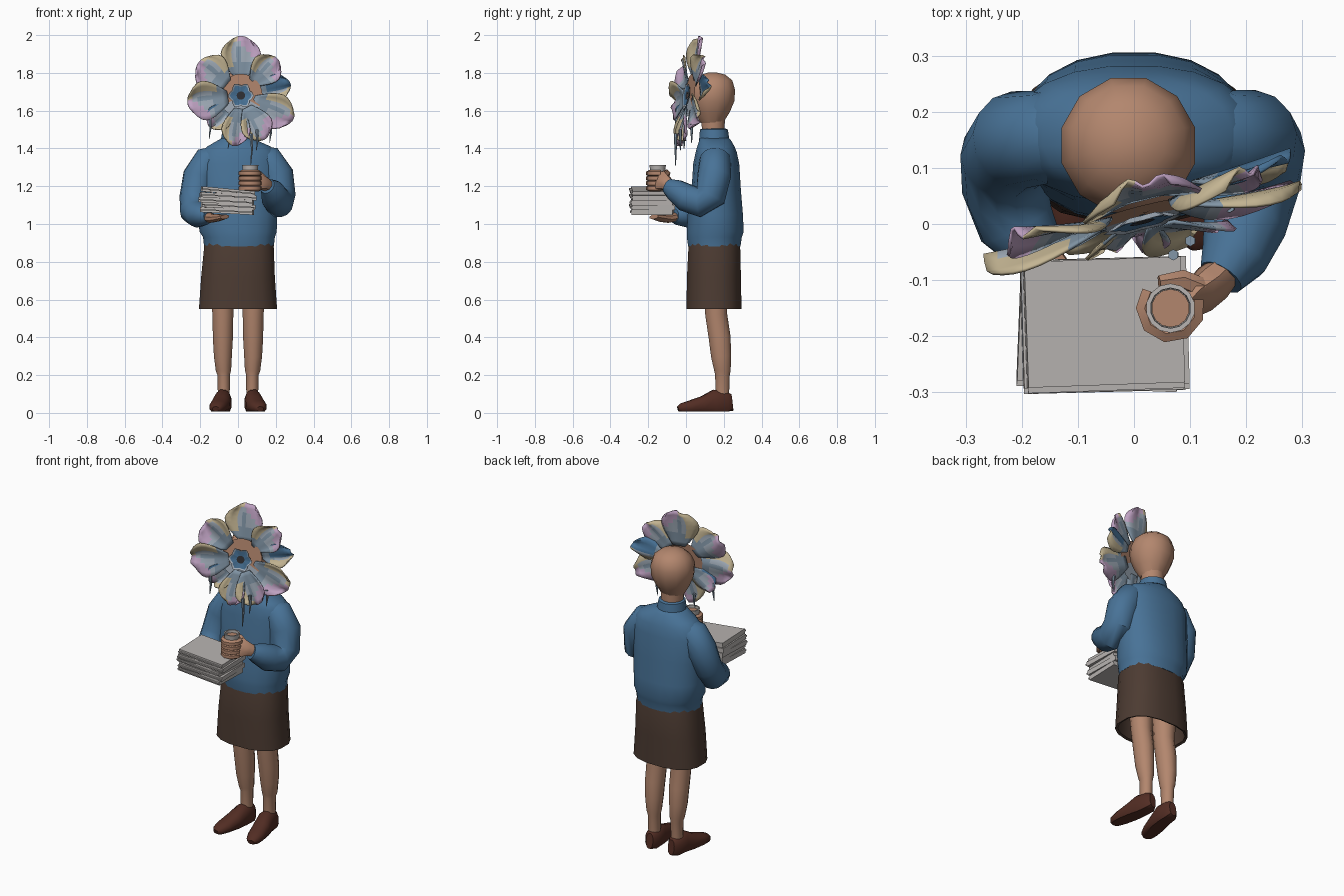
import bpy, bmesh, math, random
from math import cos, sin, pi, radians
from mathutils import Vector, Matrix

random.seed(4)
if "Cube" in bpy.data.objects:
    bpy.data.objects.remove(bpy.data.objects["Cube"])


def material(name, *rgb):
    m = bpy.data.materials.new(name)
    m.use_nodes = True
    m.diffuse_color = (*rgb, 1)
    m.node_tree.nodes["Principled BSDF"].inputs["Base Color"].default_value = (*rgb, 1)
    return m


SKIN = material("skin", .45, .24, .155)
WOOL = material("blue wool", .065, .17, .31)
CLOTH = material("brown skirt cloth", .073, .044, .032)
LEATHER = material("dark red leather", .085, .026, .017)
PAPER = material("grey paper", .48, .455, .44)
PALE = material("pale petal", .36, .42, .49)
STEEL = material("blue grey petal", .22, .3, .38)
LILAC = material("lilac petal", .52, .36, .54)
CREAM = material("cream petal", .55, .46, .29)
DARK = material("dark centre", .03, .03, .035)


def finish(name, bm, mats, angle=45):
    bmesh.ops.recalc_face_normals(bm, faces=bm.faces)
    me = bpy.data.meshes.new(name)
    bm.to_mesh(me)
    bm.free()
    ob = bpy.data.objects.new(name, me)
    bpy.context.collection.objects.link(ob)
    for m in mats:
        me.materials.append(m)
    if angle:
        bpy.ops.object.select_all(action='DESELECT')
        ob.select_set(True)
        bpy.context.view_layer.objects.active = ob
        bpy.ops.object.shade_smooth_by_angle(angle=radians(angle))
    return ob


def tube(name, mat, rings, n=12, level=False, power=1.0, floor=None):
    """Loft of rings (x, y, z, half width, half depth) along a path."""
    bm = bmesh.new()
    pts = [Vector(r[:3]) for r in rings]
    side, loops = Vector((1, 0, 0)), []
    for i, r in enumerate(rings):
        t = pts[min(i + 1, len(pts) - 1)] - pts[max(i - 1, 0)]
        t = Vector((0, 0, 1)) if level else t.normalized()
        side = (side - t * side.dot(t)).normalized()
        up = t.cross(side)
        loop = []
        for k in range(n):
            c, s = cos(2 * pi * (k + .5) / n), sin(2 * pi * (k + .5) / n)
            c, s = math.copysign(abs(c) ** power, c), math.copysign(abs(s) ** power, s)
            p = pts[i] + side * c * r[3] + up * s * r[-1]
            if floor is not None:
                p.z = max(p.z, floor)
            loop.append(bm.verts.new(p))
        loops.append(loop)
    for a, b in zip(loops, loops[1:]):
        for k in range(n):
            bm.faces.new((a[k], a[k - 1], b[k - 1], b[k]))
    bm.faces.new(loops[0])
    bm.faces.new(loops[-1])
    return finish(name, bm, [mat])


# Clothing of the body
tube("sweater_body", WOOL, [
    (.005, .15, .882, .187, .14), (.005, .15, .93, .192, .147), (0, .155, .96, .207, .152),
    (0, .155, 1.05, .21, .148), (0, .16, 1.18, .212, .132), (0, .16, 1.32, .218, .123),
    (.005, .16, 1.38, .2, .11), (.005, .158, 1.41, .17, .1), (-.003, .155, 1.44, .11, .086),
    (-.01, .15, 1.455, .076, .078)], 20, True, .9)
tube("sweater_collar", WOOL, [
    (-.01, .15, 1.43, .085, .082), (-.01, .148, 1.5, .074, .074), (-.01, .148, 1.505, .062, .062)],
    14, True)
tube("skirt", CLOTH, [
    (.005, .15, .91, .18, .13), (.005, .15, .88, .187, .139), (0, .148, .72, .198, .145),
    (0, .148, .55, .21, .148), (0, .148, .555, .196, .135), (0, .148, .72, .18, .13)],
    16, True, .8)

# Legs and shoes
for s, label in ((-1, "right"), (1, "left")):
    tube(label + "_leg", SKIN, [
        (s * .085, .155, .74, .07, .07), (s * .08, .16, .52, .057, .06),
        (s * .08, .178, .4, .055, .06), (s * .08, .186, .3, .049, .055),
        (s * .077, .193, .225, .042, .045), (s * .076, .193, .2, .034, .04),
        (s * .075, .192, .06, .032, .036)], 12)
    tube(label + "_shoe", LEATHER, [
        (s * .072, .245, .055, .022, .045), (s * .074, .22, .052, .042, .062),
        (s * .08, .15, .05, .046, .075), (s * .092, .09, .04, .052, .05),
        (s * .106, .02, .03, .048, .036), (s * .115, -.025, .025, .036, .026),
        (s * .118, -.042, .02, .018, .014)], 12, power=.85, floor=.008)

# Head and neck
tube("neck", SKIN, [(-.01, .145, 1.44, .06, .06), (-.01, .143, 1.6, .068, .066)], 12, True)
tube("head", SKIN, [
    (-.01, .138, 1.535, .064, .06), (-.01, .138, 1.59, .095, .096), (-.01, .14, 1.65, .12, .12),
    (-.01, .14, 1.71, .123, .124), (-.01, .145, 1.76, .103, .104), (-.01, .145, 1.79, .066, .066),
    (-.01, .14, 1.803, .02, .02)], 12, True)

# Sleeves: one lifts the cup, the other carries the papers
tube("left_sleeve", WOOL, [
    (.09, .155, 1.36, .06), (.155, .155, 1.34, .083), (.205, .15, 1.26, .09),
    (.22, .13, 1.15, .085), (.215, .07, 1.115, .08), (.197, 0, 1.14, .075),
    (.178, -.06, 1.18, .06), (.155, -.095, 1.2, .042)], 14)
tube("right_sleeve", WOOL, [
    (-.09, .155, 1.36, .06), (-.155, .155, 1.335, .083), (-.205, .15, 1.25, .088),
    (-.23, .12, 1.14, .08), (-.23, .065, 1.065, .077), (-.21, 0, 1.05, .07),
    (-.17, -.05, 1.045, .05), (-.155, -.065, 1.045, .038)], 14)

# Hands
tube("right_hand", SKIN, [
    (-.17, -.04, 1.04, .03, .025), (-.14, -.09, 1.03, .035, .025),
    (-.11, -.13, 1.032, .045, .02), (-.07, -.17, 1.038, .035, .012)], 8)
tube("left_hand", SKIN, [
    (.165, -.08, 1.2, .03), (.14, -.105, 1.215, .036, .04), (.115, -.13, 1.23, .03, .055),
    (.1, -.15, 1.23, .018, .05)], 8)
CUP = Vector((.065, -.15, 0))
for i in range(4):
    arc = [radians(20 - 40 * k) for k in range(7)]
    tube(f"finger_{i + 1}", SKIN, [
        (CUP.x + .046 * cos(a), CUP.y + .046 * sin(a), 1.19 + .026 * i, .018) for a in arc], 6)
tube("thumb", SKIN, [(.12, -.115, 1.255, .02), (.085, -.1, 1.268, .019), (.045, -.105, 1.275, .014)], 6)

# Cup with its drink
tube("cup", PAPER, [
    (.065, -.15, 1.185, .034), (.065, -.15, 1.3, .042), (.065, -.15, 1.312, .044),
    (.065, -.15, 1.312, .036), (.065, -.15, 1.292, .035)], 14, True)
tube("drink", SKIN, [(.065, -.15, 1.291, .034), (.065, -.15, 1.296, .034)], 14, True)

# Stack of folded newspapers, sagging towards the cup side
for i in range(5):
    bm = bmesh.new()
    size = (.285 + random.uniform(-.012, .012), .232 + random.uniform(-.008, .008), .027)
    place = (Matrix.Translation((-.057 + random.uniform(-.008, .008), -.18, 1.069 + .026 * i))
             @ Matrix.Rotation(random.uniform(-.05, .05), 4, 'Z')
             @ Matrix.Rotation(random.uniform(.05, .1), 4, 'Y')
             @ Matrix.Diagonal((*size, 1)))
    bmesh.ops.create_cube(bm, size=1, matrix=place)
    fold = [e for e in bm.edges if all(v.co.y < -.2 for v in e.verts)
            and abs(e.verts[0].co.x - e.verts[1].co.x) > .1]
    bmesh.ops.bevel(bm, geom=fold, offset=.01, segments=2, affect='EDGES')
    finish(f"newspaper_{i + 1}", bm, [PAPER])

# Flower in front of the face, on a tilted plane
CX, CZ = .015, 1.68


def on_flower(radius, angle, forward=0):
    x, z = radius * cos(angle), radius * sin(angle)
    return Vector((CX + x, .03 + .25 * x + .15 * z - forward, CZ + z))


def petal(name, degrees, length, width, forward, flip, blue):
    """Cupped petal: lilac tip, cream edge, grey heart, blue from the given side on."""
    bm = bmesh.new()
    rows, cols, a = 8, 8, radians(degrees)
    start = .095 if sin(a) > 0 else .07
    grid = []
    for i in range(rows + 1):
        u = i / rows
        half = width * (.32 + .68 * sin(pi * min(u * .78, .5))) * (1 - max(0, u - .6) ** 2 * 3.2)
        line = []
        for j in range(cols + 1):
            v = 2 * j / cols - 1
            r = start + (length - start) * u * (1 - .1 * v * v * u)
            lift = forward + .03 * v * v * sin(pi * u * .8) + .012 * sin(5 * v + degrees) * u
            base = on_flower(r, a, lift)
            line.append(bm.verts.new(base + Vector((-sin(a), -.25 * sin(a), cos(a))) * half * v))
        grid.append(line)
    for i in range(rows):
        for j in range(cols):
            f = bm.faces.new((grid[i][j], grid[i][j + 1], grid[i + 1][j + 1], grid[i + 1][j]))
            u, v = (i + .5) / rows, (2 * (j + .5) / cols - 1) * flip
            if v > blue and u > .25:
                f.material_index = 3
            elif u + v * .4 > .8:
                f.material_index = 1
            elif v < -.5 and u > .3 or v < 0 and u > .85:
                f.material_index = 2
            elif u < .4 or abs(v + .1) < .2 and u < .7:
                f.material_index = 4
    ob = finish(name, bm, [PALE, LILAC, CREAM, WOOL, STEEL], 50)
    thick = ob.modifiers.new("thickness", 'SOLIDIFY')
    thick.thickness = .006
    thick.offset = 0


# Angle, length, half width, forward shift, colour side, start of the blue edge
PETALS = [(90, .315, .105, 0, -1, 2), (46, .275, .085, .01, -1, 2), (13, .27, .07, -.02, 1, -.3),
          (-24, .305, .095, .01, -1, 2), (-62, .265, .085, .03, 1, 2),
          (-98, .27, .075, .015, 1, 2), (-135, .235, .07, 0, -1, .7),
          (188, .285, .105, .02, 1, 2), (141, .285, .1, .015, 1, 2)]
for i, spec in enumerate(PETALS):
    petal(f"petal_{i + 1}", *spec)


def disc(name, mats, inner, outer, forward, lobes=0, rise=0):
    """Ring on the flower plane; a second material takes the lower part."""
    bm = bmesh.new()
    n = 24
    rings = []
    for r, f in ((inner, forward), (outer, forward + rise)):
        rings.append([bm.verts.new(on_flower(
            r * (1 + .12 * cos(lobes * 2 * pi * k / n) * (lobes > 0)), 2 * pi * k / n, f))
            for k in range(n)])
    for k in range(n):
        f = bm.faces.new((rings[0][k - 1], rings[0][k], rings[1][k], rings[1][k - 1]))
        f.material_index = int(len(mats) > 1 and f.calc_center_median().z < CZ - .03)
    finish(name, bm, mats, 0)


# Flower centre
disc("flower_face", [SKIN, PALE], .005, .115, .014)
disc("flower_corolla", [PALE], .04, .062, .02, 6, .012)
disc("flower_eye", [WOOL], .018, .052, .023, 6, .006)
disc("flower_pupil", [DARK], .001, .022, .027)

# Thin drips hanging from the lower petals
for i, (x, y, top, low) in enumerate([(-.15, -.05, 1.56, 1.45), (-.05, -.01, 1.48, 1.4),
                                      (.07, -.055, 1.48, 1.31), (.1, -.03, 1.5, 1.39),
                                      (.17, .03, 1.53, 1.43)]):
    tube(f"drip_{i + 1}", STEEL, [(x, y, top, .01), (x + .004, y, (top + low) / 2, .006),
                                  (x - .003, y, low, .002)], 6)
